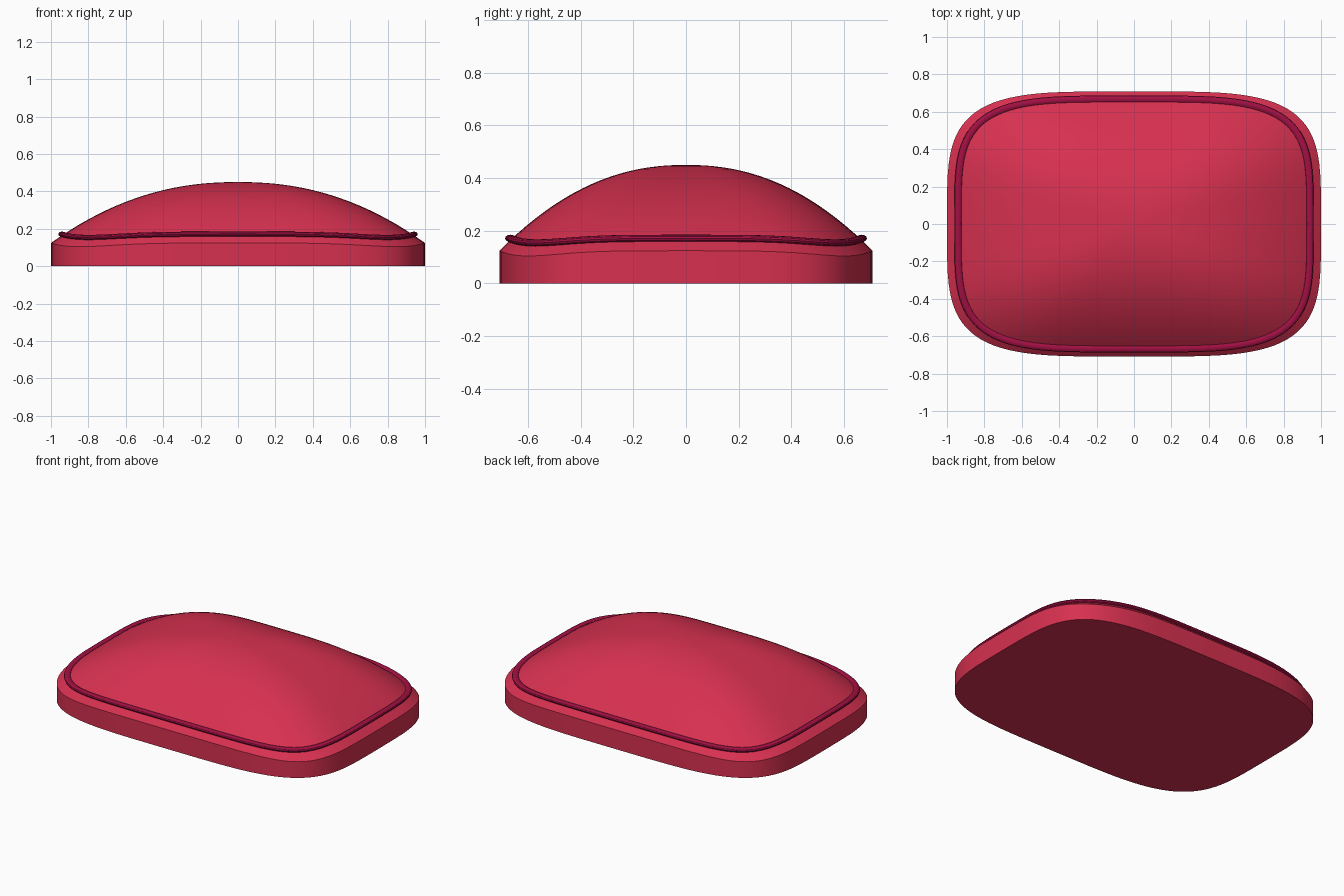
import bpy, bmesh
from math import sin, cos, pi, copysign

if "Cube" in bpy.data.objects:
    bpy.data.objects.remove(bpy.data.objects["Cube"])

SEG = 96                      # points around the outline
HALF_X, HALF_Y, TOP = 1.0, 0.709, 0.45
EXP = 0.484                   # outline squareness


def outline(a, s):
    """Rounded-rectangle (superellipse) point at angle a, scale s."""
    c, d = cos(a), sin(a)
    return (s * HALF_X * copysign(abs(c) ** EXP, c),
            s * HALF_Y * copysign(abs(d) ** EXP, d))


def dome_z(a, s):
    """Dome height; the rim dips slightly at the corners."""
    rim = 0.114 + 0.01 * cos(4 * a)
    return TOP - (TOP - rim) * s ** 2.2


def loft(bm, rings, closed=False):
    n = len(rings)
    for i in range(n if closed else n - 1):
        r, q = rings[i], rings[(i + 1) % n]
        for j in range(SEG):
            k = (j + 1) % SEG
            bm.faces.new((r[j], r[k], q[k], q[j]))


def ring(bm, s, height):
    pts = []
    for j in range(SEG):
        a = 2 * pi * j / SEG
        pts.append(bm.verts.new((*outline(a, s), height(a))))
    return pts


def finish(bm, name, colour):
    bmesh.ops.recalc_face_normals(bm, faces=bm.faces)
    me = bpy.data.meshes.new(name)
    bm.to_mesh(me)
    bm.free()
    ob = bpy.data.objects.new(name, me)
    bpy.context.collection.objects.link(ob)
    mat = bpy.data.materials.new(name + "_colour")
    mat.diffuse_color = colour
    mat.use_nodes = True
    mat.node_tree.nodes["Principled BSDF"].inputs["Base Color"].default_value = mat.diffuse_color
    me.materials.append(mat)
    bpy.ops.object.select_all(action='DESELECT')
    ob.select_set(True)
    bpy.context.view_layer.objects.active = ob
    bpy.ops.object.shade_smooth_by_angle(angle=pi / 6)


# Cushion body: flat base, upright wall and domed top
bm = bmesh.new()
base = ring(bm, 1, lambda a: 0)
rings = [base]
for i in range(20, 0, -1):
    s = i / 20
    rings.append(ring(bm, s, lambda a: dome_z(a, s)))
loft(bm, rings)
bm.faces.new(base)
tip = bm.verts.new((0, 0, TOP))
for j in range(SEG):
    bm.faces.new((rings[-1][j], rings[-1][(j + 1) % SEG], tip))
finish(bm, "cushion", (0.68, 0.03, 0.08, 1))

# Piping: oval cord following the dome near its rim
bm = bmesh.new()
rings = []
for i in range(12):
    t = 2 * pi * i / 12
    r = []
    for j in range(SEG):
        a = 2 * pi * j / SEG
        x, y = outline(a, 0.941)
        # outward direction of the outline
        p = 2 / EXP - 1
        nx, ny = abs(x / HALF_X) ** p / HALF_X, abs(y / HALF_Y) ** p / HALF_Y
        m = (nx * nx + ny * ny) ** 0.5
        off = 0.02 * cos(t)
        z = dome_z(a, 0.941) + 0.006 + 0.014 * sin(t)
        r.append(bm.verts.new((x + copysign(nx / m, x) * off,
                               y + copysign(ny / m, y) * off, z)))
    rings.append(r)
loft(bm, rings, closed=True)
finish(bm, "piping", (0.36, 0.005, 0.055, 1))
